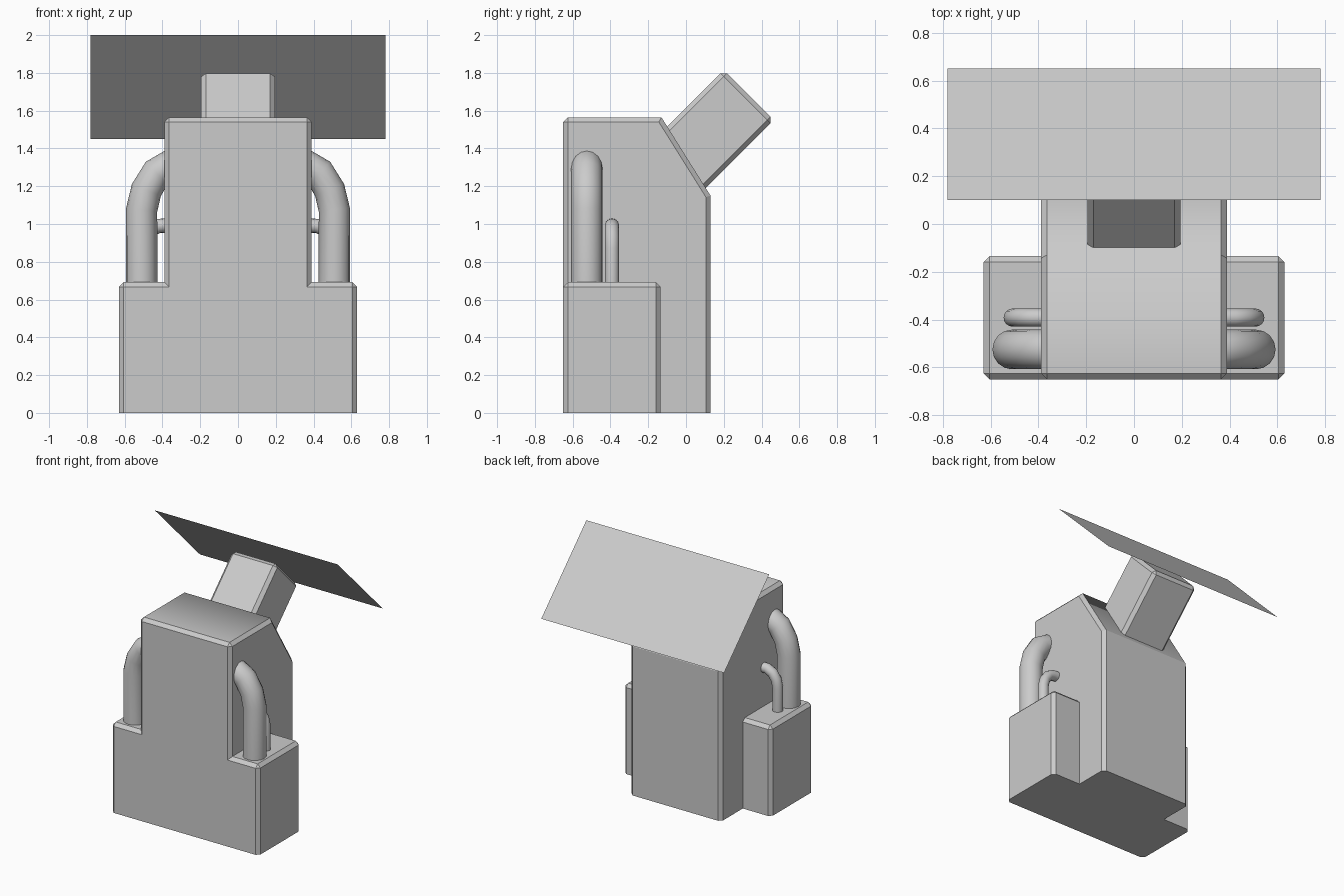
import bpy, bmesh
from mathutils import Vector

if "Cube" in bpy.data.objects:
    bpy.data.objects.remove(bpy.data.objects["Cube"])


def activate(ob):
    bpy.ops.object.select_all(action='DESELECT')
    ob.select_set(True)
    bpy.context.view_layer.objects.active = ob


def prism(name, profile, half_x, chamfer=0.025):
    """Extrude a (y, z) profile across x; chamfer sharp edges off the floor."""
    bm = bmesh.new()
    face = bm.faces.new([bm.verts.new((-half_x, y, z)) for y, z in profile])
    ext = bmesh.ops.extrude_face_region(bm, geom=[face])
    moved = [v for v in ext['geom'] if isinstance(v, bmesh.types.BMVert)]
    bmesh.ops.translate(bm, verts=moved, vec=(2 * half_x, 0, 0))
    bmesh.ops.recalc_face_normals(bm, faces=bm.faces)
    bm.normal_update()
    edges = [e for e in bm.edges
             if max(v.co.z for v in e.verts) > 1e-4 and e.calc_face_angle() > 1.1]
    bmesh.ops.bevel(bm, geom=edges, offset=chamfer, offset_type='OFFSET',
                    segments=1, profile=0.5, affect='EDGES')
    bmesh.ops.recalc_face_normals(bm, faces=bm.faces)
    me = bpy.data.meshes.new(name)
    bm.to_mesh(me)
    bm.free()
    ob = bpy.data.objects.new(name, me)
    bpy.context.collection.objects.link(ob)
    return ob


def pipe(name, points, y, radius, side):
    cu = bpy.data.curves.new(name, 'CURVE')
    cu.dimensions = '3D'
    cu.bevel_depth = radius
    cu.bevel_resolution = 6
    cu.use_fill_caps = True
    sp = cu.splines.new('POLY')
    sp.points.add(len(points) - 1)
    for p, (x, z) in zip(sp.points, points):
        p.co = (side * x, y, z, 1)
    ob = bpy.data.objects.new(name, cu)
    bpy.context.collection.objects.link(ob)
    activate(ob)
    bpy.ops.object.convert(target='MESH')
    bpy.ops.object.shade_smooth_by_angle(angle=0.9)


# Main body with a sloped upper back, joined to the wide low base
body = prism("body", [(-0.65, 0), (0.13, 0), (0.13, 1.15),
                      (-0.13, 1.565), (-0.65, 1.565)], 0.39)
base = prism("base", [(-0.65, 0), (-0.135, 0), (-0.135, 0.692), (-0.65, 0.692)], 0.63)
mod = body.modifiers.new("join", 'BOOLEAN')
mod.operation = 'UNION'
mod.solver = 'EXACT'
mod.object = base
activate(body)
bpy.ops.object.modifier_apply(modifier=mod.name)
bpy.data.objects.remove(base)

# The roof blends softly into the slope
for p in body.data.polygons:
    n = p.normal
    p.use_smooth = (p.center.z > 1 and abs(n.x) < 0.01 and n.y > -0.1 and n.z > 0.3)

# Slanted projector arm, embedded in the slope
end = Vector((0.3325, 1.6825))
u, v = Vector((1, 1)).normalized(), Vector((-1, 1)).normalized()
h, length = 0.1875, 0.54
prism("arm", [tuple(end + u * a + v * b) for a, b in
              ((-length, -h), (0, -h), (0, h), (-length, h))], 0.195)

# Thin screen floating in front of the arm
me = bpy.data.meshes.new("screen")
me.from_pydata([(-0.78, 0.10, 2.0), (-0.78, 0.65, 1.45),
                (0.78, 0.65, 1.45), (0.78, 0.10, 2.0)], [], [(0, 1, 2, 3)])
bpy.context.collection.objects.link(bpy.data.objects.new("screen", me))

# Large and small bent pipes on each side
big = [(0.51, 0.62), (0.51, 1.075), (0.485, 1.18), (0.43, 1.27), (0.36, 1.31), (0.30, 1.318)]
small = [(0.508, 0.62), (0.508, 0.87), (0.495, 0.925), (0.465, 0.968), (0.42, 0.99), (0.34, 0.993)]
for label, s in (("left", -1), ("right", 1)):
    pipe("large_pipe_" + label, big, -0.525, 0.083, s)
    pipe("small_pipe_" + label, small, -0.392, 0.038, s)
